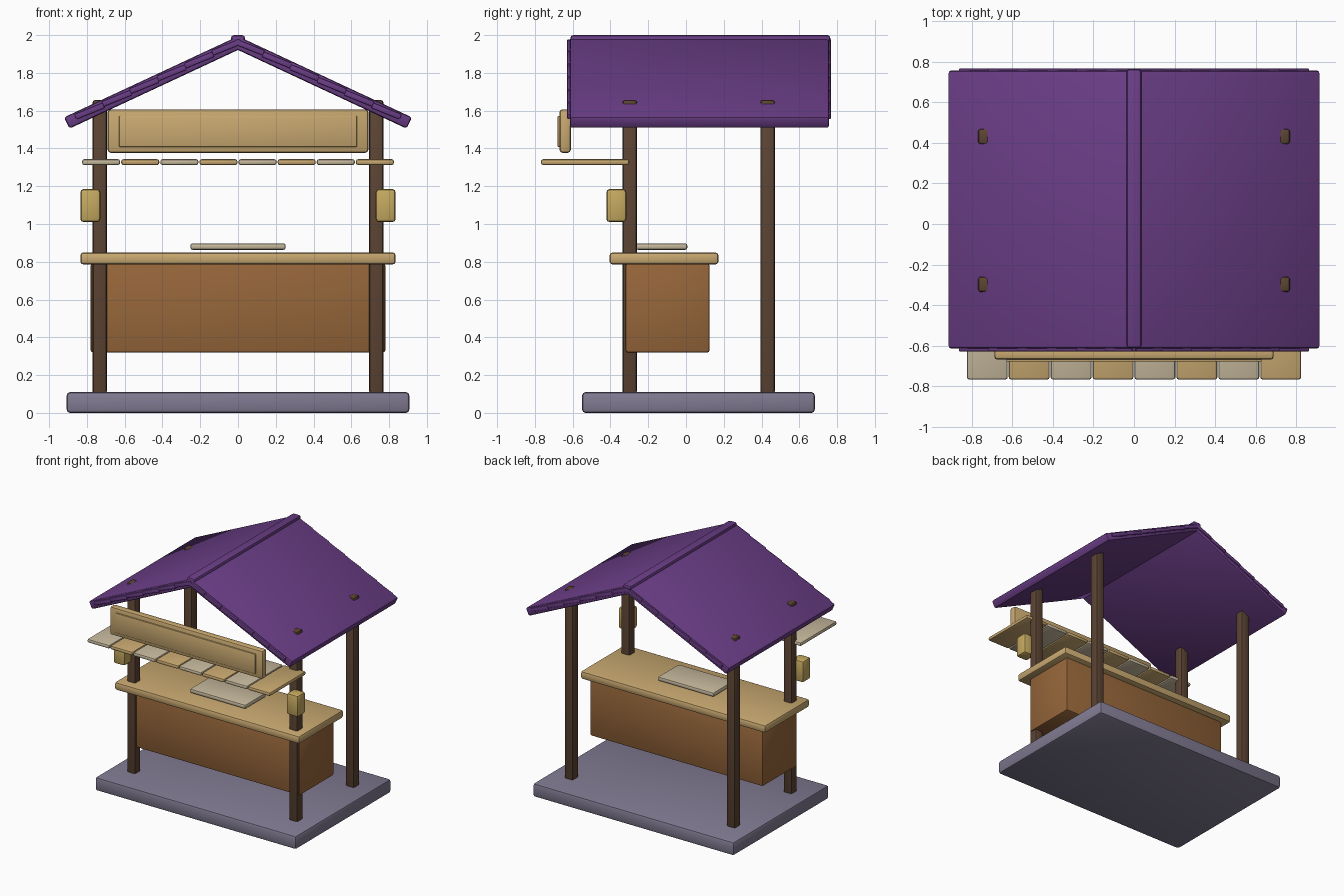
import bpy, bmesh, math
from mathutils import Matrix, Vector

if "Cube" in bpy.data.objects:
    bpy.data.objects.remove(bpy.data.objects["Cube"], do_unlink=True)


def material(name, hex_code):
    """Flat material from an sRGB hex code, converted to linear."""
    srgb = [int(hex_code[i:i + 2], 16) / 255 for i in (0, 2, 4)]
    color = [c / 12.92 if c < 0.04 else ((c + 0.055) / 1.055) ** 2.4 for c in srgb] + [1]
    mat = bpy.data.materials.new(name)
    mat.use_nodes = True
    mat.diffuse_color = color
    mat.node_tree.nodes["Principled BSDF"].inputs["Base Color"].default_value = color
    return mat


STONE = material("grey stone", "807A91")
DARK_WOOD = material("dark wood", "5C4433")
BROWN_WOOD = material("brown wood", "96663A")
TAN_WOOD = material("tan wood", "C8A870")
PALE_CLOTH = material("pale cloth", "C6B89C")
GOLD = material("lantern gold", "C6AA60")
PURPLE = material("purple roof", "6B3E87")


def box(name, mat, x, y, z, bevel=0.012, matrix=None):
    """Rounded box from its (min, max) extents on each axis."""
    spans = (x, y, z)
    size = Vector([hi - lo for lo, hi in spans])
    middle = Vector([(hi + lo) / 2 for lo, hi in spans])
    bm = bmesh.new()
    bmesh.ops.create_cube(bm, size=1)
    bmesh.ops.scale(bm, vec=size, verts=bm.verts)
    bmesh.ops.bevel(bm, geom=bm.edges[:], offset=bevel, segments=2,
                    profile=0.5, affect='EDGES')
    mesh = bpy.data.meshes.new(name)
    bm.to_mesh(mesh)
    bm.free()
    mesh.polygons.foreach_set("use_smooth", [True] * len(mesh.polygons))
    mesh.set_sharp_from_angle(angle=math.radians(30))
    mesh.materials.append(mat)
    obj = bpy.data.objects.new(name, mesh)
    obj.matrix_world = (matrix or Matrix()) @ Matrix.Translation(middle)
    bpy.context.collection.objects.link(obj)
    return obj


def around(center, half):
    return (center - half, center + half)


# Floor and counter
box("floor_slab", STONE, around(0, 0.907), (-0.55, 0.682), (0, 0.11), 0.018)
box("counter_body", BROWN_WOOD, around(0, 0.78), (-0.32, 0.125), (0.32, 0.79))
box("counter_top", TAN_WOOD, around(0, 0.835), (-0.405, 0.172), (0.785, 0.85), 0.018)
box("counter_tray", PALE_CLOTH, around(0, 0.252), (-0.265, 0.007), (0.863, 0.898))

# Posts and lanterns
for side, sx in (("left", 1), ("right", -1)):
    for end, y in (("front", -0.298), ("back", 0.432)):
        box(f"{end}_{side}_post", DARK_WOOD, around(sx * 0.732, 0.038),
            around(y, 0.038), (0.1, 1.657), 0.014)
    box(f"{side}_lantern", GOLD, around(sx * 0.782, 0.053), (-0.422, -0.316),
        (1.01, 1.185), 0.018)

# Sign board with a raised panel
box("sign_board", TAN_WOOD, around(0, 0.69), (-0.67, -0.61), (1.377, 1.607), 0.016)
box("sign_panel", TAN_WOOD, around(0, 0.63), (-0.68, -0.65), (1.408, 1.572), 0.005)

# Awning slats in alternating colours
SLATS, PITCH = 8, 0.207
for i in range(SLATS):
    center = (i - (SLATS - 1) / 2) * PITCH
    box(f"awning_slat_{i + 1}", TAN_WOOD if i % 2 else PALE_CLOTH,
        around(center, 0.101), (-0.768, -0.3), (1.312, 1.343), 0.012)

# Roof slopes with shingle rows showing at the gable ends
SLOPE = math.radians(25)
ROWS, ROW_LENGTH = 6, 0.16
for side, sx in (("left", 1), ("right", -1)):
    tilt = Matrix.Translation((0, 0, 1.994)) @ Matrix.Rotation(sx * SLOPE, 4, 'Y')
    box(f"{side}_roof_slope", PURPLE, sorted((0, sx * 1.016)), (-0.615, 0.758),
        (-0.066, 0), 0.014, tilt)
    for i in range(ROWS):
        row = tilt @ Matrix.Translation((sx * (i + 0.5) * ROW_LENGTH, 0, -0.027))
        row = row @ Matrix.Rotation(math.radians(-3) * sx, 4, 'Y')
        box(f"{side}_shingle_row_{i + 1}", PURPLE, around(0, 0.081),
            (-0.629, 0.768), around(0, 0.015), 0.006, row)
box("roof_ridge", PURPLE, around(0, 0.037), (-0.612, 0.764), (1.962, 2.0), 0.015)
